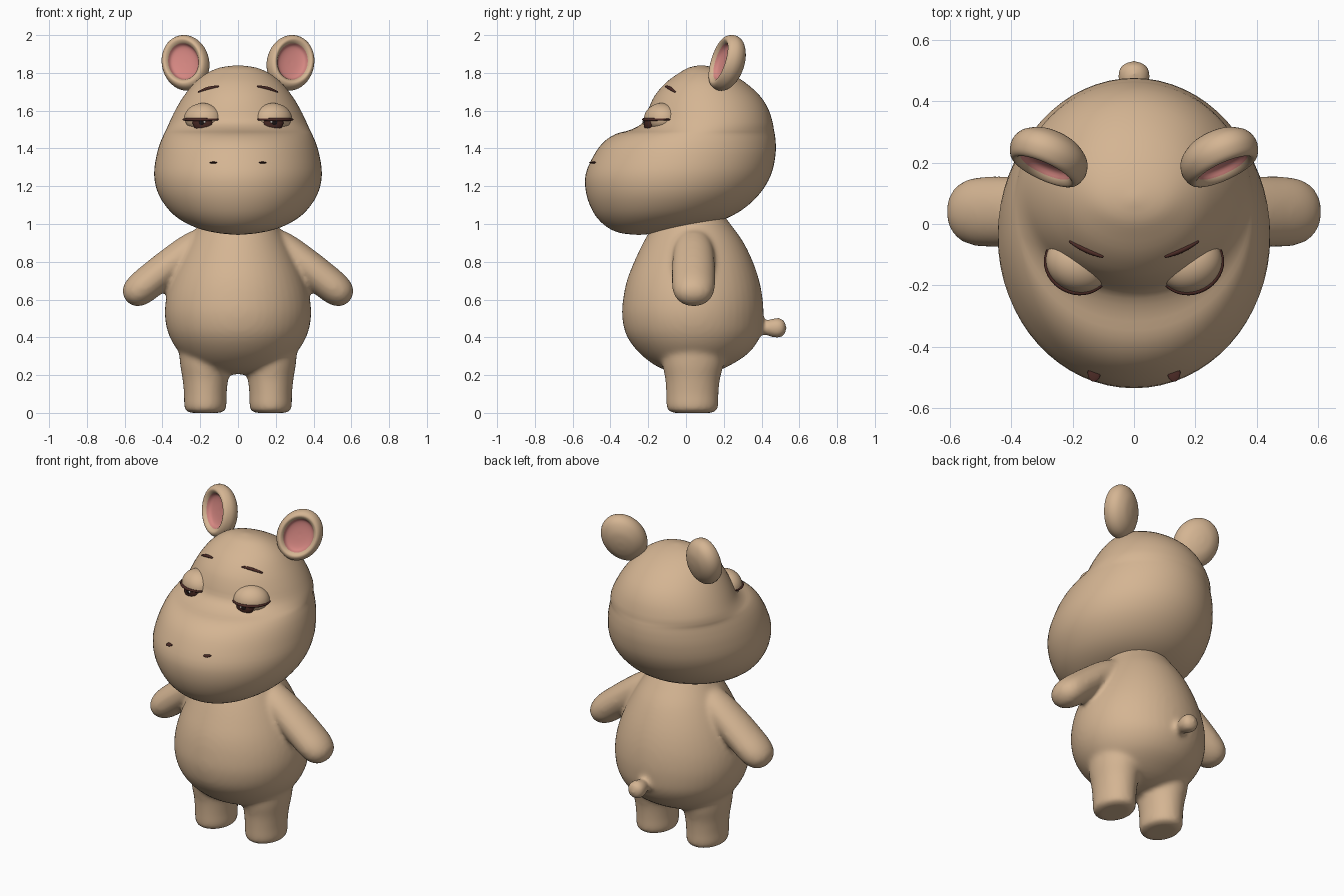
import bpy, bmesh, math
from mathutils import Matrix, Vector
from mathutils.bvhtree import BVHTree

if "Cube" in bpy.data.objects:
    bpy.data.objects.remove(bpy.data.objects["Cube"])


def material(name, r, g, b):
    m = bpy.data.materials.new(name)
    m.use_nodes = True
    m.diffuse_color = (r, g, b, 1)
    bsdf = m.node_tree.nodes["Principled BSDF"]
    bsdf.inputs["Base Color"].default_value = (r, g, b, 1)
    bsdf.inputs["Roughness"].default_value = 0.7
    return m


SKIN = material("tan skin", 0.66, 0.46, 0.29)
PINK = material("ear pink", 0.66, 0.24, 0.22)
BROWN = material("dark brown", 0.075, 0.025, 0.02)
IRIS = material("iris brown", 0.065, 0.022, 0.017)
BLACK = material("pupil black", 0.012, 0.008, 0.008)
WHITE = material("eye glint", 0.75, 0.7, 0.65)


def spline(keys, steps):
    """Catmull-Rom interpolation of tuples."""
    out = []
    for i in range(len(keys) - 1):
        a, b, c, d = (keys[max(0, min(len(keys) - 1, i + k))] for k in (-1, 0, 1, 2))
        for s in range(steps):
            t = s / steps
            out.append([0.5 * (2 * q + (r - p) * t + (2 * p - 5 * q + 4 * r - w) * t * t
                               + (3 * q - p - 3 * r + w) * t ** 3)
                        for p, q, r, w in zip(a, b, c, d)])
    return out + [list(keys[-1])]


def loft(bm, keys, matrix=Matrix(), steps=4, n=48):
    """Stack of ellipses; each key is (height, half width, front y, back y)."""
    rings = []
    for z, w, front, back in spline(keys, steps):
        mid, depth = (front + back) / 2, (back - front) / 2
        rings.append([bm.verts.new(matrix @ Vector((w * math.cos(a), mid + depth * math.sin(a), z)))
                      for a in (2 * math.pi * k / n for k in range(n))])
    for lo, hi in zip(rings, rings[1:]):
        for k in range(n):
            j = (k + 1) % n
            bm.faces.new((lo[k], lo[j], hi[j], hi[k]))
    bm.faces.new(rings[0][::-1])
    bm.faces.new(rings[-1])


def finish(name, bm, mats, mirror=False):
    bmesh.ops.recalc_face_normals(bm, faces=bm.faces)
    mesh = bpy.data.meshes.new(name)
    bm.to_mesh(mesh)
    bm.free()
    for m in mats:
        mesh.materials.append(m)
    for p in mesh.polygons:
        p.use_smooth = True
    ob = bpy.data.objects.new(name, mesh)
    bpy.context.collection.objects.link(ob)
    if mirror:
        ob.modifiers.new("Mirror", 'MIRROR').use_mirror_merge = False
    return ob


def ball(name, matrix, radii, mat, keep=0):
    """Mirrored ellipsoid; keep=1 keeps the upper half, keep=-1 the lower."""
    bm = bmesh.new()
    bmesh.ops.create_uvsphere(bm, u_segments=40, v_segments=24, radius=1)
    bm.transform(Matrix.Diagonal((*radii, 1)))
    bm.transform(matrix)
    if keep:
        geom = bm.verts[:] + bm.edges[:] + bm.faces[:]
        bmesh.ops.bisect_plane(bm, geom=geom, plane_co=(0, 0, EYE_Z),
                               plane_no=(0, 0, -keep), clear_outer=True)
    return finish(name, bm, [mat], mirror=True)


def tubes(name, path, radius, mat):
    """Tapered tube along a path, on both sides."""
    cu = bpy.data.curves.new(name, 'CURVE')
    cu.dimensions = '3D'
    cu.bevel_depth = radius
    cu.bevel_resolution = 3
    cu.use_fill_caps = True
    for side in (1, -1):
        sp = cu.splines.new('POLY')
        sp.points.add(len(path) - 1)
        for i, (pt, co) in enumerate(zip(sp.points, path)):
            pt.co = (side * co[0], co[1], co[2], 1)
            pt.radius = 0.5 + 0.5 * math.sin(math.pi * i / (len(path) - 1))
    cu.materials.append(mat)
    bpy.context.collection.objects.link(bpy.data.objects.new(name, cu))


# Body: torso, tail, arms and legs blended into one skin
bm = bmesh.new()
loft(bm, [(0.205, 0.02, 0.02, 0.06), (0.215, 0.12, -0.07, 0.14), (0.25, 0.23, -0.16, 0.23),
          (0.32, 0.31, -0.25, 0.335), (0.41, 0.365, -0.315, 0.395), (0.51, 0.387, -0.338, 0.41),
          (0.61, 0.38, -0.332, 0.405), (0.71, 0.352, -0.31, 0.385), (0.81, 0.31, -0.27, 0.35),
          (0.91, 0.258, -0.222, 0.3), (1.0, 0.205, -0.17, 0.235), (1.06, 0.17, -0.14, 0.19)])


def tube_keys(pairs, ratio=1.0):
    return [(z, r, -r * ratio, r * ratio) for z, r in pairs]


loft(bm, tube_keys([(0, 0.04), (0.06, 0.037), (0.1, 0.05), (0.14, 0.054), (0.168, 0.036), (0.178, 0.005)]),
     Matrix.Translation((0, 0.355, 0.45)) @ Matrix.Rotation(-math.pi / 2, 4, 'X'), n=24)
arm_keys = tube_keys([(0, 0.006), (0.01, 0.04), (0.04, 0.07), (0.1, 0.087), (0.2, 0.09),
                      (0.32, 0.088), (0.44, 0.08), (0.52, 0.06), (0.55, 0.01)], 1.28)
leg_keys = [(0, 0.075, -0.06, 0.13), (0.008, 0.1, -0.09, 0.158), (0.035, 0.112, -0.103, 0.17),
            (0.1, 0.113, -0.105, 0.172), (0.18, 0.121, -0.11, 0.18), (0.26, 0.134, -0.125, 0.2),
            (0.36, 0.14, -0.13, 0.21)]
for side in (1, -1):
    flip = Matrix.Diagonal((side, 1, 1, 1))
    loft(bm, arm_keys, flip @ Matrix.Translation((0.593, 0.04, 0.594))
         @ Matrix.Rotation(math.radians(-51), 4, 'Y'))
    loft(bm, leg_keys, flip @ Matrix.Translation((0.173, 0, 0)))
body = finish("body", bm, [SKIN])
rm = body.modifiers.new("Blend", 'REMESH')
rm.mode = 'VOXEL'
rm.voxel_size = 0.014
rm.use_smooth_shade = True
sm = body.modifiers.new("Soften", 'SMOOTH')
sm.factor = 0.5
sm.iterations = 8

# Head with the broad muzzle
bm = bmesh.new()
loft(bm, [(0.943, 0.01, -0.26, -0.24), (0.95, 0.09, -0.335, -0.16), (0.97, 0.19, -0.395, -0.03),
          (1.01, 0.285, -0.45, 0.16), (1.07, 0.362, -0.495, 0.29), (1.16, 0.422, -0.528, 0.39),
          (1.26, 0.444, -0.532, 0.45), (1.36, 0.432, -0.49, 0.473), (1.43, 0.412, -0.44, 0.475),
          (1.475, 0.392, -0.375, 0.47), (1.5, 0.38, -0.29, 0.465), (1.54, 0.362, -0.225, 0.458),
          (1.61, 0.328, -0.198, 0.435), (1.68, 0.285, -0.165, 0.39), (1.75, 0.228, -0.105, 0.312),
          (1.8, 0.162, -0.035, 0.225), (1.828, 0.095, 0.015, 0.15), (1.84, 0.01, 0.07, 0.09)],
     steps=3, n=64)
tree = BVHTree.FromBMesh(bm)
finish("head", bm, [SKIN])


def on_face(x, z):
    return tree.ray_cast(Vector((x, -2, z)), Vector((0, 1, 0)))[:2]


# Nostrils lie flat on the muzzle
co, normal = on_face(0.13, 1.325)
ball("nostrils", Matrix.Translation(co) @ normal.to_track_quat('Z', 'Y').to_matrix().to_4x4(),
     (0.021, 0.028, 0.005), BROWN)

# Eyebrows follow the forehead
brow = []
for i in range(9):
    t = i / 8
    x, z = 0.1 + 0.11 * t, 1.728 - 0.008 * t - 0.022 * t * t
    brow.append(on_face(x, z)[0])
tubes("eyebrows", brow, 0.009, BROWN)

# Eyes: half-closed lids over eyeballs, lash line along the lid edge
EYE_Z = 1.553
eye = Matrix.Translation((0.185, -0.13, EYE_Z)) @ Matrix.Rotation(math.radians(27), 4, 'Z')
ball("eyeballs", eye, (0.098, 0.08, 0.066), SKIN)
ball("eyelids", eye, (0.105, 0.09, 0.087), SKIN, keep=1)
look = Matrix.Translation((0.188, -0.198, EYE_Z - 0.016)) @ Matrix.Rotation(math.radians(12), 4, 'Z')
ball("irises", look, (0.053, 0.025, 0.048), IRIS, keep=-1)
ball("pupils", look @ Matrix.Translation((0, -0.007, 0.002)), (0.026, 0.021, 0.026), BLACK, keep=-1)
ball("glints", look @ Matrix.Translation((-0.016, -0.024, 0.004)), (0.007, 0.005, 0.007), WHITE)
arc = [math.radians(180 + 9 * i) for i in range(21)]
tubes("eyelashes", [eye @ Vector((0.106 * math.cos(a), 0.092 * math.sin(a), 0)) for a in arc], 0.008, BROWN)

# Ears: spun dish profile, pink inside the rim
bm = bmesh.new()
dish = [(0.01, 0.0), (0.35, -0.003), (0.58, -0.013), (0.68, -0.037), (0.8, -0.048), (0.93, -0.034),
        (1.0, 0.002), (0.9, 0.04), (0.6, 0.07), (0.25, 0.082), (0.01, 0.084)]
loft(bm, [(d, 0.128 * r, -0.155 * r, 0.155 * r) for r, d in dish], Matrix.Rotation(-math.pi / 2, 4, 'X'))
for f in bm.faces:
    c = f.calc_center_median()
    if c.y < 0.01 and math.hypot(c.x / 0.128, c.z / 0.155) < 0.66:
        f.material_index = 1
bm.transform(Matrix.Translation((0.278, 0.215, 1.853)) @ Matrix.Rotation(math.radians(22), 4, 'Z')
             @ Matrix.Rotation(math.radians(-14), 4, 'X') @ Matrix.Rotation(math.radians(25), 4, 'Y'))
finish("ears", bm, [SKIN, PINK], mirror=True)
